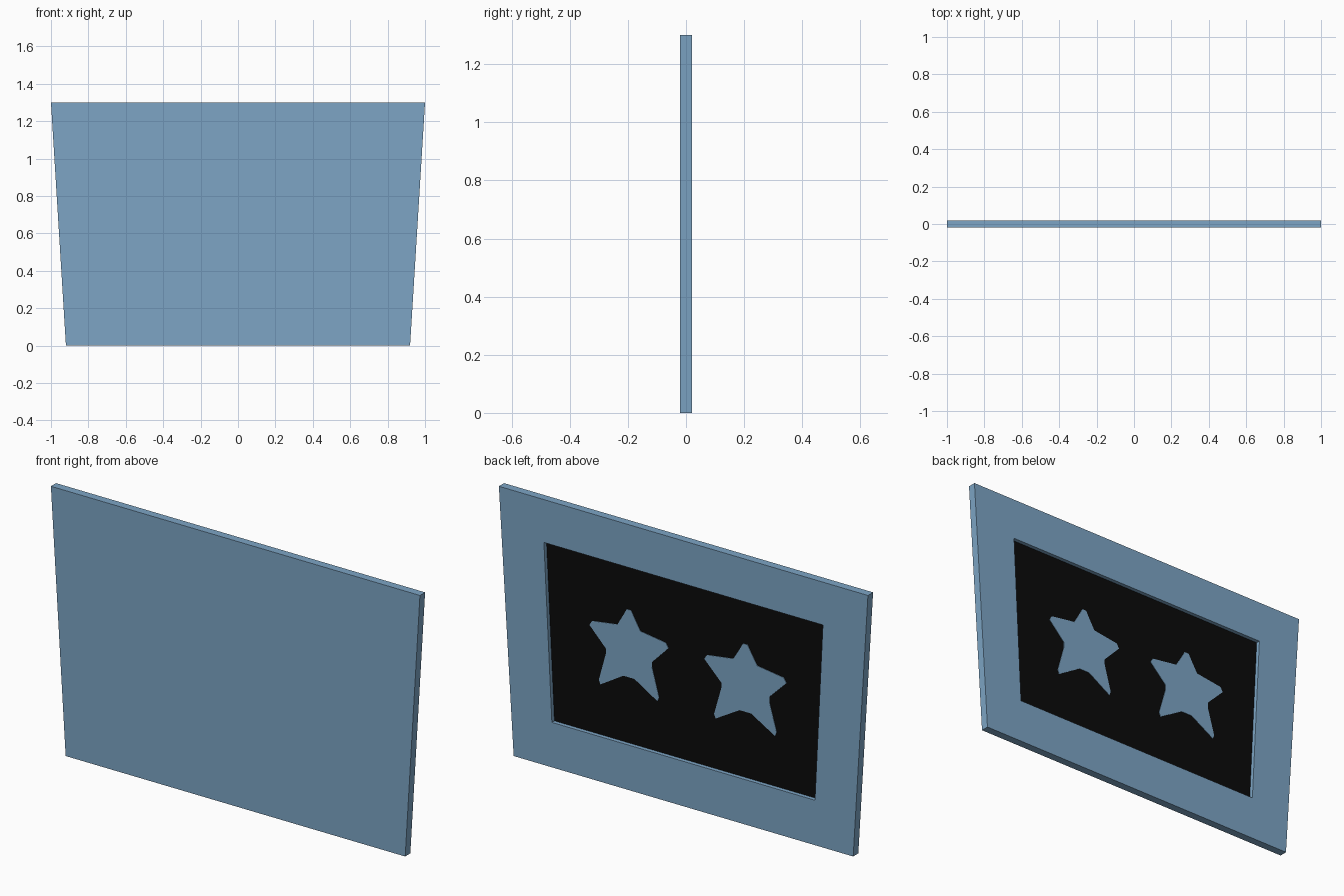
import bpy, bmesh

if "Cube" in bpy.data.objects:
    bpy.data.objects.remove(bpy.data.objects["Cube"])


def material(name, rgb):
    m = bpy.data.materials.new(name)
    m.diffuse_color = (*rgb, 1.0)
    m.use_nodes = True
    m.node_tree.nodes["Principled BSDF"].inputs["Base Color"].default_value = m.diffuse_color
    return m


BLUE = material("steel_blue", (0.205, 0.376, 0.558))
BLACK = material("black", (0.003, 0.003, 0.003))


def loft(name, rings, mats):
    """Bridge rings of equal length and cap both ends; returns object."""
    bm = bmesh.new()
    loops = [[bm.verts.new(p) for p in ring] for ring in rings]
    n = len(loops[0])
    for a, b in zip(loops, loops[1:]):
        for i in range(n):
            j = (i + 1) % n
            bm.faces.new((a[i], a[j], b[j], b[i]))
    bm.faces.new(loops[0][::-1])
    end = bm.faces.new(loops[-1])
    end.material_index = len(mats) - 1   # last cap takes the last colour
    bmesh.ops.recalc_face_normals(bm, faces=bm.faces[:])
    me = bpy.data.meshes.new(name)
    bm.to_mesh(me)
    bm.free()
    for m in mats:
        me.materials.append(m)
    ob = bpy.data.objects.new(name, me)
    bpy.context.collection.objects.link(ob)
    return ob


def trapezoid(y, z0, z1, half_bottom, half_top):
    return [(-half_bottom, y, z0), (half_bottom, y, z0),
            (half_top, y, z1), (-half_top, y, z1)]


# Tapered panel with a black-floored recess in its back
FLOOR = 0.0
loft("panel", [
    trapezoid(-0.02, 0.0, 1.3, 0.92, 1.0),
    trapezoid(0.02, 0.0, 1.3, 0.92, 1.0),
    trapezoid(0.02, 0.22, 1.09, 0.713, 0.756),
    trapezoid(FLOOR, 0.22, 1.09, 0.713, 0.756),
], [BLUE, BLACK])

# Blunt-tipped stars as thin plates on the recess floor
HALF = [(0.012, 0.873), (0.03, 0.84), (0.062, 0.785), (0.2, 0.765),
        (0.214, 0.742), (0.125, 0.65), (0.125, 0.625), (0.163, 0.487),
        (0.155, 0.466), (0.03, 0.542)]
PROFILE = HALF + [(-x, z) for x, z in reversed(HALF)]


def star(name, cx, width):
    rings = [[(cx + x * width, y, z) for x, z in PROFILE]
             for y in (FLOOR - 0.002, FLOOR + 0.002)]
    loft(name, rings, [BLUE])


star("star_right", 0.308, 1.0)
star("star_left", -0.323, 1.04)
